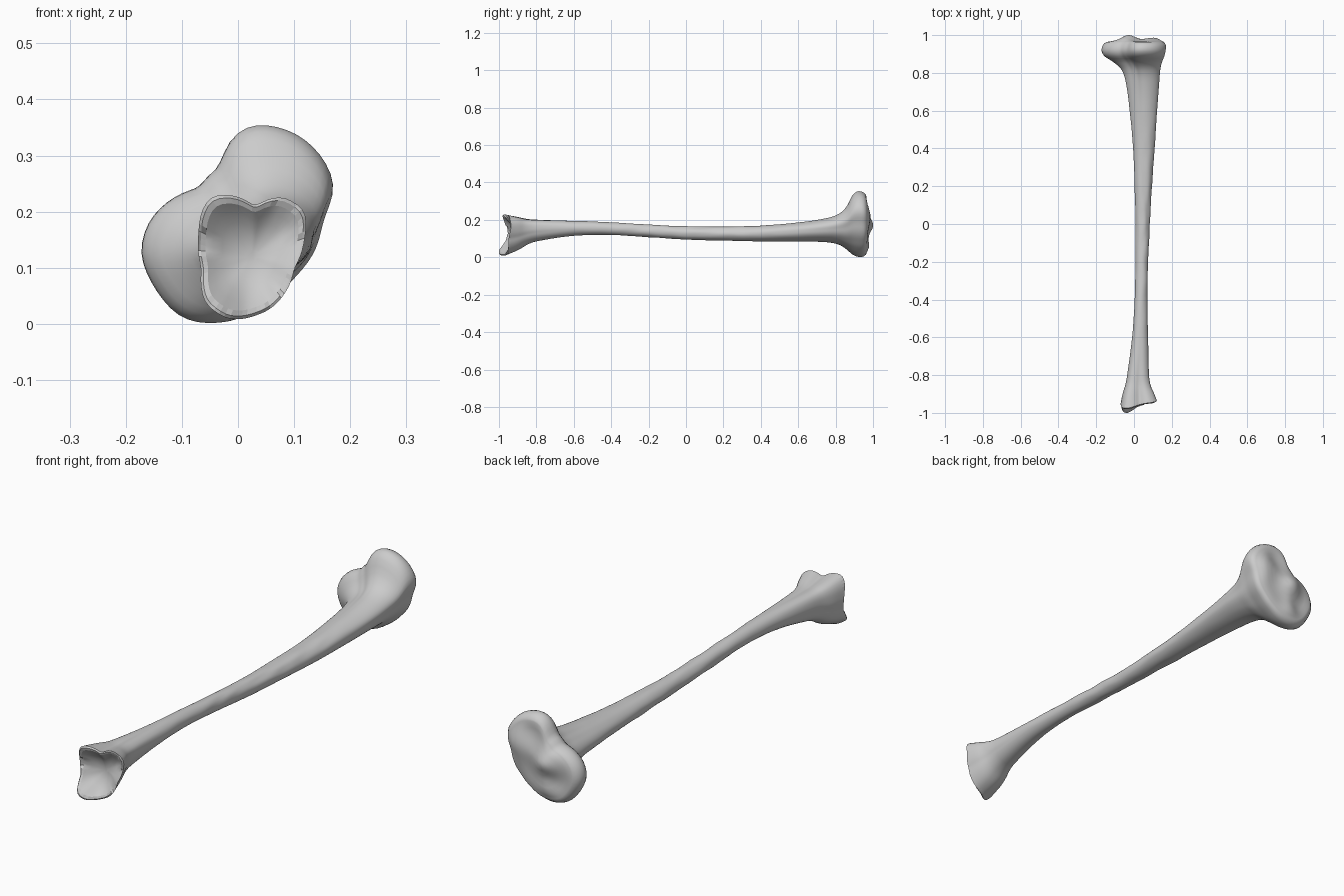
import bpy, bmesh, math, random
from mathutils import noise, Vector

random.seed(4)
SIDES = 64
cube = bpy.data.objects.get("Cube")
if cube:
    bpy.data.objects.remove(cube)

mat = bpy.data.materials.new("bone grey")
mat.use_nodes = True
GREY = (0.6, 0.6, 0.6, 1)
mat.diffuse_color = GREY
mat.node_tree.nodes["Principled BSDF"].inputs["Base Color"].default_value = GREY


def unit_outline(points, passes):
    """Resample a closed outline by angle, scaled to a -1..1 box."""
    xs, zs = [p[0] for p in points], [p[1] for p in points]
    cx, cz = (min(xs) + max(xs)) / 2, (min(zs) + max(zs)) / 2
    hx, hz = (max(xs) - min(xs)) / 2, (max(zs) - min(zs)) / 2
    pts = [((x - cx) / hx, (z - cz) / hz) for x, z in points]
    polar = sorted((math.atan2(z, x), math.hypot(x, z)) for x, z in pts)
    turn = 2 * math.pi
    polar = [(polar[-1][0] - turn, polar[-1][1])] + polar + [(polar[0][0] + turn, polar[0][1])]
    radii = []
    for i in range(SIDES):
        a = -math.pi + turn * i / SIDES
        for (a0, r0), (a1, r1) in zip(polar, polar[1:]):
            if a0 <= a <= a1:
                radii.append(r0 + (r1 - r0) * (a - a0) / max(a1 - a0, 1e-6))
                break
    for _ in range(passes):
        radii = [(radii[i - 1] + 2 * radii[i] + radii[(i + 1) % SIDES]) / 4 for i in range(SIDES)]
    return [(r * math.cos(-math.pi + turn * i / SIDES), r * math.sin(-math.pi + turn * i / SIDES))
            for i, r in enumerate(radii)]


# Cross-sections: knee end, ankle end and round shaft
KNEE = unit_outline([(.03, .355), (.11, .335), (.155, .29), (.173, .245), (.15, .19), (.14, .14),
                     (.10, .085), (.05, .04), (0, .01), (-.05, .002), (-.10, .01), (-.145, .06),
                     (-.174, .125), (-.16, .18), (-.125, .217), (-.07, .24), (-.03, .28),
                     (-.01, .335)], 2)
ANKLE = unit_outline([(-.05, .225), (-.02, .23), (.03, .208), (.08, .226), (.12, .20), (.118, .15),
                      (.10, .10), (.08, .05), (.03, .015), (-.02, .01), (-.06, .04), (-.065, .1),
                      (-.07, .16), (-.065, .2)], 1)
ROUND = unit_outline([(math.cos(k * math.pi / 16), math.sin(k * math.pi / 16)) for k in range(32)], 0)

# Stations: y, left x, right x, bottom z, top z, blend (minus ankle, plus knee)
STATIONS = [
    (-.95, -.07, .12, .01, .23, -1), (-.9, -.06, .105, .035, .218, -.9),
    (-.85, -.045, .088, .067, .207, -.7), (-.8, -.036, .081, .085, .203, -.5),
    (-.6, -.01, .075, .115, .195, -.1), (-.4, .004, .071, .12, .187, 0),
    (-.2, .008, .075, .108, .175, 0), (0, .008, .084, .095, .166, 0),
    (.2, .003, .095, .089, .165, 0), (.4, -.005, .11, .085, .17, .1),
    (.6, -.024, .125, .084, .187, .3), (.75, -.045, .137, .08, .21, .5),
    (.82, -.07, .143, .066, .235, .7), (.86, -.115, .153, .04, .275, .9),
    (.89, -.16, .165, .015, .333, 1), (.92, -.174, .172, .002, .355, 1),
    (.95, -.165, .172, .004, .348, 1), (.963, -.15, .163, .015, .335, 1)]


def station_at(y):
    """Smooth interpolation of the station list."""
    def slope(k, j):
        a, b = STATIONS[max(k - 1, 0)], STATIONS[min(k + 1, len(STATIONS) - 1)]
        return (b[j] - a[j]) / (b[0] - a[0])
    i = max(k for k in range(len(STATIONS) - 1) if STATIONS[k][0] <= y + 1e-6)
    p, q = STATIONS[i], STATIONS[i + 1]
    d = q[0] - p[0]
    t = (y - p[0]) / d
    return [p[j] * (1 + 2 * t) * (1 - t) ** 2 + q[j] * t * t * (3 - 2 * t)
            + d * slope(i, j) * t * (1 - t) ** 2 + d * slope(i + 1, j) * t * t * (t - 1)
            for j in range(1, 6)]


def section(y):
    x0, x1, z0, z1, w = station_at(y)
    shape, w = (KNEE if w > 0 else ANKLE), min(abs(w), 1)
    return [((x0 + x1) / 2 + (x1 - x0) / 2 * (e[0] + (s[0] - e[0]) * w),
             (z0 + z1) / 2 + (z1 - z0) / 2 * (e[1] + (s[1] - e[1]) * w))
            for e, s in zip(ROUND, shape)]


def bump(x, z, cx, cz, size):
    return math.exp(-((x - cx) ** 2 + (z - cz) ** 2) / size ** 2)


def ankle_lip(x, z):
    return (-.05 * bump(x, z, -.045, .02, .055) - .025 * bump(x, z, -.04, .22, .06)
            + .015 * bump(x, z, .11, .17, .05))


def knee_relief(x, z):
    return (.032 * bump(x, z, -.03, .17, .05) + .018 * bump(x, z, .1, .22, .07)
            - .008 * bump(x, z, -.09, .1, .06) + .012 * bump(x, z, -.03, .06, .04)
            - .010 * bump(x, z, .05, .28, .05))


rings = []
flat_rows = set()

# Ankle end: broken rim around a shallow hollow
rim = section(-.95)
chips = [random.uniform(-.006, .006) for _ in range(SIDES // 4)]
for scale, depth in ((.12, .032), (.35, .028), (.55, .02), (.72, .01), (.86, .002), (.95, -.001)):
    ring = []
    for i, (x, z) in enumerate(rim):
        px, pz = .025 + (x - .025) * scale, .12 + (z - .12) * scale
        chip = chips[i // 4] if scale > .8 else 0
        ring.append((px, -.95 + depth + ankle_lip(px, pz) + chip, pz))
    rings.append(ring)
flat_rows.update((4, 5, 6))

# Shaft, swelling into both ends
ys = [-.95 + .0125 * k for k in range(12)] + [-.8 + .025 * k for k in range(62)]
ys += [.75 + .0125 * k for k in range(17)] + [.963]
for y in ys:
    fade = max(0, (-.87 - y) / .08)
    worn = max(0, 1 - abs(y) / .8) * .003
    ring = []
    for x, z in section(y):
        n = noise.noise(Vector((x * 30, y * 12, z * 30))) * worn
        ring.append((x + n, y + ankle_lip(x, z) * fade, z + n))
    rings.append(ring)

# Knee end: joint surface with a central ridge and two shallow cups
last = section(.963)
for scale in (.95, .88, .78, .65, .5, .35, .2, .08):
    ring = []
    for x, z in last:
        px, pz = x * scale, .175 + (z - .175) * scale
        ring.append((px, .963 + .006 * min(1, (1 - scale) * 6)
                     + knee_relief(px, pz) * min(1, (1 - scale) * 4), pz))
    rings.append(ring)

bm = bmesh.new()
rows = [[bm.verts.new(p) for p in ring] for ring in rings]
for r, (a, b) in enumerate(zip(rows, rows[1:])):
    for i in range(SIDES):
        j = (i + 1) % SIDES
        f = bm.faces.new((a[i], a[j], b[j], b[i]))
        f.smooth = r not in flat_rows
for end in (rows[0], rows[-1]):
    bm.faces.new(end).smooth = True
bmesh.ops.recalc_face_normals(bm, faces=bm.faces)
mesh = bpy.data.meshes.new("leg_bone")
bm.to_mesh(mesh)
bm.free()
mesh.materials.append(mat)
bpy.context.collection.objects.link(bpy.data.objects.new("leg_bone", mesh))
